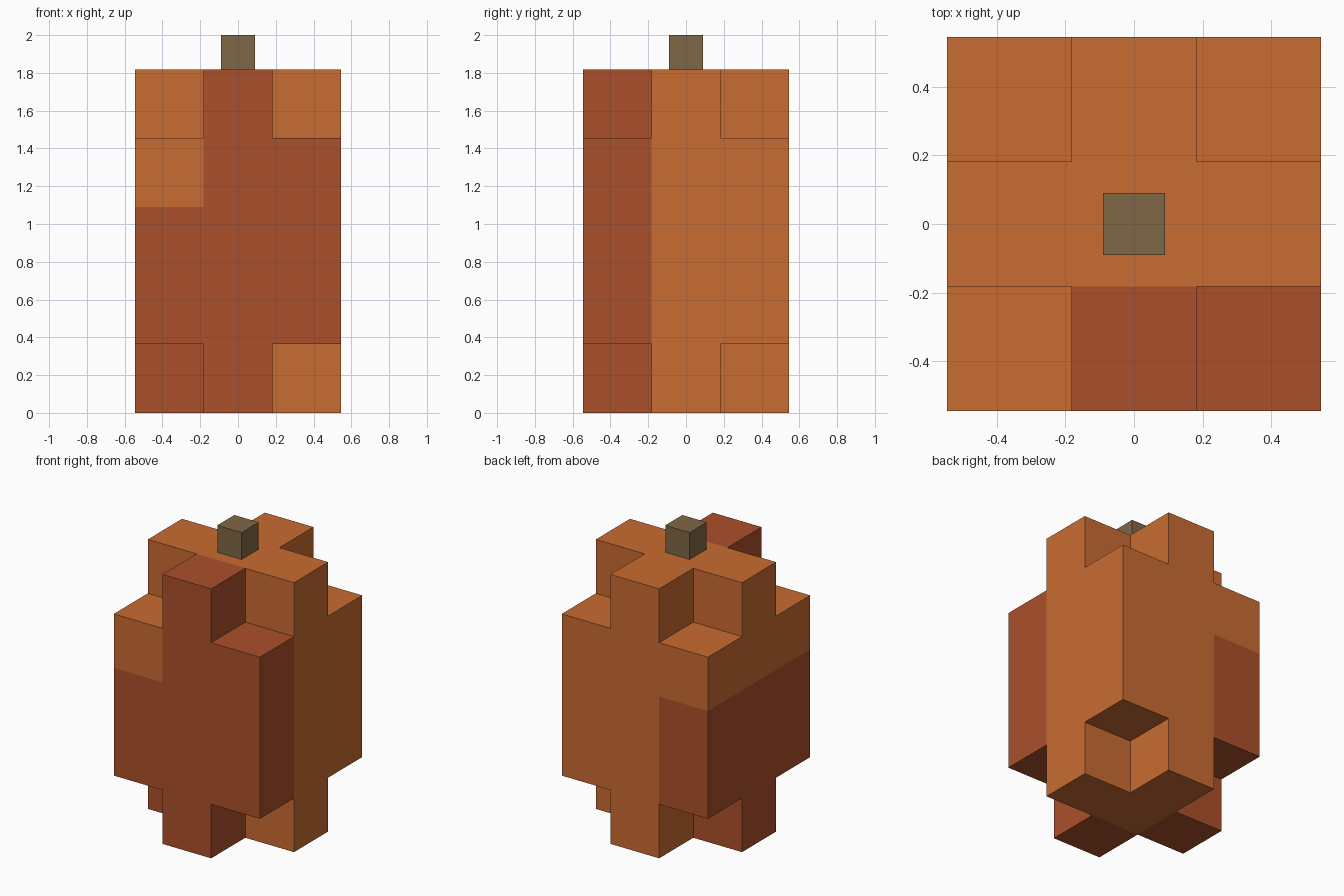
import bpy, bmesh
from mathutils import Vector

if "Cube" in bpy.data.objects:
    bpy.data.objects.remove(bpy.data.objects["Cube"])

U = 4 / 11  # block size


def material(name, rgb):
    m = bpy.data.materials.new(name)
    m.diffuse_color = (*rgb, 1)
    m.use_nodes = True
    m.node_tree.nodes["Principled BSDF"].inputs["Base Color"].default_value = m.diffuse_color
    return m


orange = material("orange", (0.584, 0.150, 0.032))
red = material("dark red orange", (0.407, 0.080, 0.024))
brown = material("stem brown", (0.216, 0.136, 0.061))


def add_object(name, bm, mats):
    me = bpy.data.meshes.new(name)
    bm.to_mesh(me)
    bm.free()
    for m in mats:
        me.materials.append(m)
    ob = bpy.data.objects.new(name, me)
    bpy.context.collection.objects.link(ob)
    return ob


# Blocky body: 3 x 3 x 5 blocks without the top and bottom corner blocks
cells = {(i, j, k) for i in (-1, 0, 1) for j in (-1, 0, 1) for k in range(5)
         if not (i and j and k in (0, 4))}


def is_red(i, j, k):
    # front and front-right columns, plus the lower left side
    return (j == -1 and i >= 0) or (i == -1 and k < 3)


bm = bmesh.new()
for cell in sorted(cells):
    centre = Vector((cell[0], cell[1], cell[2] + 0.5))
    for axis in range(3):
        for sign in (-1, 1):
            n = Vector((0, 0, 0))
            n[axis] = sign
            if tuple(int(c + d) for c, d in zip(cell, n)) in cells:
                continue
            # outer face of this block
            a = Vector((0, 0, 0))
            a[(axis + 1) % 3] = 1
            b = n.cross(a)
            corners = [(centre + (n + s * a + t * b) / 2) * U
                       for s, t in ((-1, -1), (1, -1), (1, 1), (-1, 1))]
            f = bm.faces.new([bm.verts.new(c) for c in corners])
            f.material_index = int(is_red(*cell))
bmesh.ops.remove_doubles(bm, verts=bm.verts, dist=1e-4)
bmesh.ops.dissolve_limit(bm, angle_limit=0.01, verts=bm.verts, edges=bm.edges,
                         delimit={'MATERIAL'})
add_object("body", bm, [orange, red])

# Stem
bm = bmesh.new()
bmesh.ops.create_cube(bm, size=U / 2)
bmesh.ops.translate(bm, verts=bm.verts, vec=(0, 0, 5.25 * U))
add_object("stem", bm, [brown])
